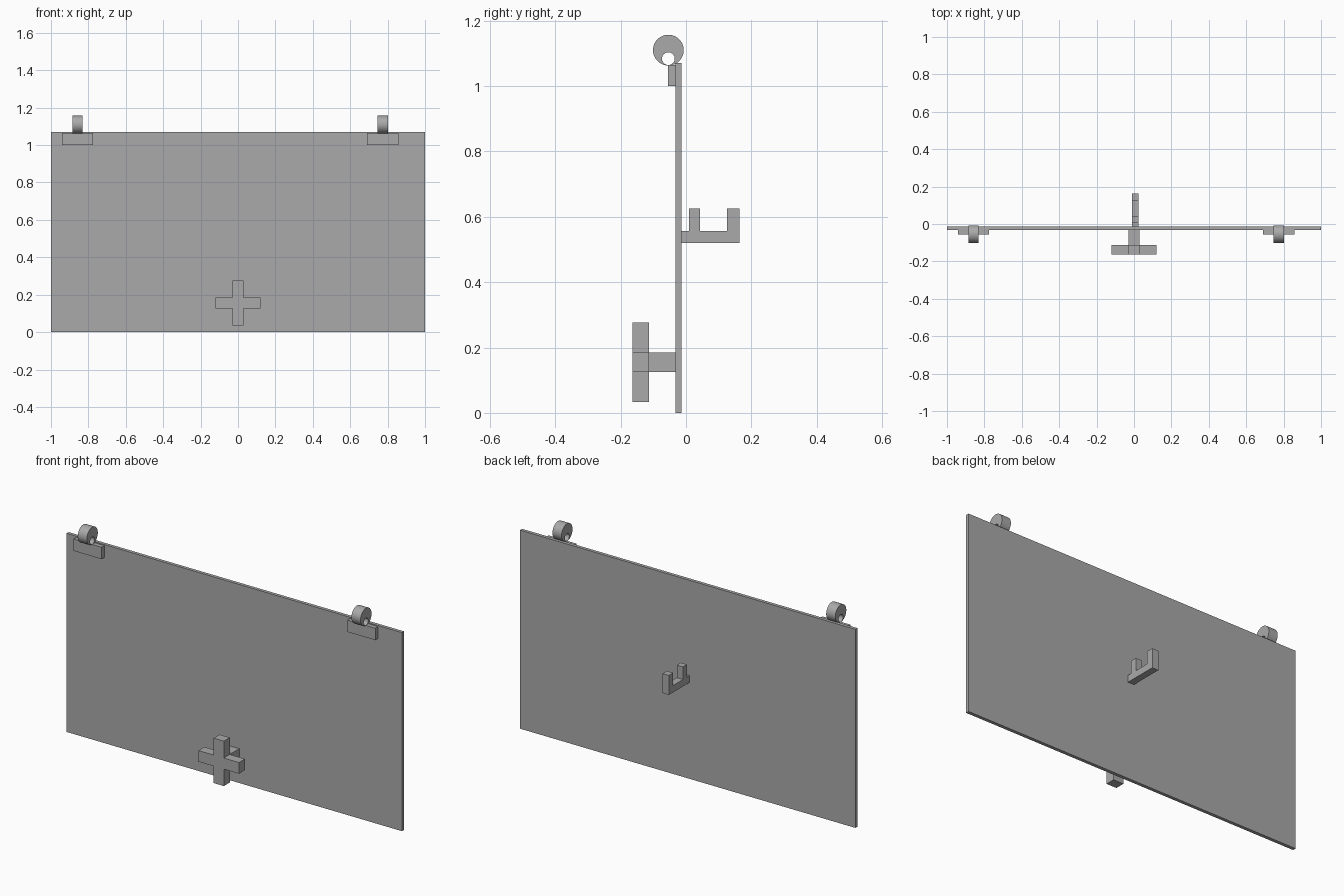
import bpy, bmesh
from math import cos, sin, pi

cube = bpy.data.objects.get("Cube")
if cube:
    bpy.data.objects.remove(cube, do_unlink=True)

grey = bpy.data.materials.new("plain_grey")
grey.use_nodes = True
colour = (0.4, 0.4, 0.4, 1)
grey.diffuse_color = colour
grey.node_tree.nodes["Principled BSDF"].inputs["Base Color"].default_value = colour


def finish(name, bm):
    bmesh.ops.recalc_face_normals(bm, faces=bm.faces[:])
    mesh = bpy.data.meshes.new(name)
    bm.to_mesh(mesh)
    bm.free()
    mesh.materials.append(grey)
    obj = bpy.data.objects.new(name, mesh)
    bpy.context.collection.objects.link(obj)
    return obj


def prism(name, outline, axis, start, end):
    """Extrude an outline along x (outline in y, z) or along y (outline in x, z)."""
    bm = bmesh.new()
    place = (lambda a, b: (start, a, b)) if axis == "x" else (lambda a, b: (a, start, b))
    face = bm.faces.new([bm.verts.new(place(a, b)) for a, b in outline])
    result = bmesh.ops.extrude_face_region(bm, geom=[face])
    moved = [v for v in result["geom"] if isinstance(v, bmesh.types.BMVert)]
    step = end - start
    bmesh.ops.translate(bm, verts=moved, vec=(step, 0, 0) if axis == "x" else (0, step, 0))
    return finish(name, bm)


def block(name, x0, x1, y0, y1, z0, z1):
    return prism(name, [(x0, z0), (x1, z0), (x1, z1), (x0, z1)], "y", y0, y1)


def eyelet(name, x0, x1, y, z_rim, r_rim, z_hole, r_hole, sides=48):
    """Thick disc with an off-centre hole, its axis along x."""
    bm = bmesh.new()
    loops = []
    for x, z, r in ((x0, z_rim, r_rim), (x1, z_rim, r_rim),
                    (x1, z_hole, r_hole), (x0, z_hole, r_hole)):
        loops.append([bm.verts.new((x, y + r * cos(2 * pi * i / sides),
                                    z + r * sin(2 * pi * i / sides)))
                      for i in range(sides)])
    for a, b in zip(loops, loops[1:] + loops[:1]):
        for i in range(sides):
            j = (i + 1) % sides
            bm.faces.new((a[i], a[j], b[j], b[i]))
    obj = finish(name, bm)
    bpy.ops.object.select_all(action="DESELECT")
    obj.select_set(True)
    bpy.context.view_layer.objects.active = obj
    bpy.ops.object.shade_smooth_by_angle()
    return obj


# Thin upright panel
front, back = -0.032, -0.014
block("panel", -1, 1, front, back, 0, 1.07)

# Hanging eyelets with their mounting plates
for side, x in (("right", -0.858), ("left", 0.774)):
    block(side + "_hanger_plate", x - 0.083, x + 0.083, -0.055, front, 1.0, 1.064)
    eyelet(side + "_eyelet", x - 0.027, x + 0.027, -0.054, 1.11, 0.047, 1.084, 0.0195)

# Cross-shaped handle and its stem on the front
h, w, zc = 0.121, 0.03, 0.155
quarter = [(w, w), (w, h), (-w, h), (-w, w), (-h, w), (-h, -w)]
half = quarter + [(-w, -w), (-w, -h), (w, -h), (w, -w), (h, -w), (h, w)]
prism("cross_handle", [(a, zc + b) for a, b in half], "y", -0.164, -0.113)
block("handle_stem", -w, w, -0.113, front, zc - w, zc + w)

# Two-pronged hook on the back
hook = [(back, 0.52), (0.163, 0.52), (0.163, 0.625), (0.126, 0.625), (0.126, 0.557),
        (0.043, 0.557), (0.043, 0.625), (0.009, 0.625), (0.009, 0.557), (back, 0.557)]
prism("back_hook", hook, "x", -0.012, 0.025)
